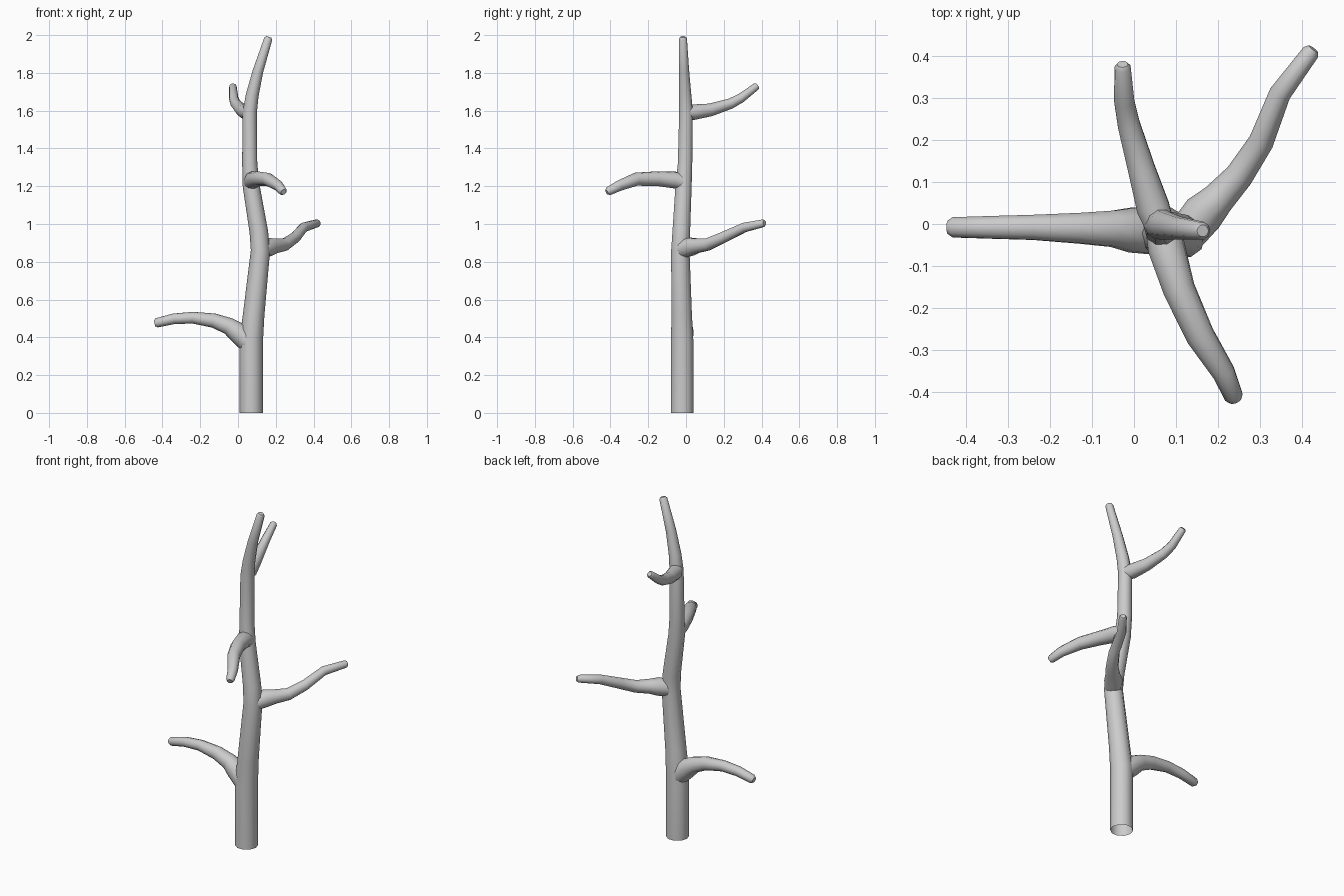
import bpy
import bmesh
import math
from mathutils import Vector

SIDES = 10

cube = bpy.data.objects.get("Cube")
if cube:
    bpy.data.objects.remove(cube, do_unlink=True)

bark = bpy.data.materials.new("light_grey")
bark.use_nodes = True
grey = (0.6, 0.6, 0.6, 1)
bark.diffuse_color = grey
bark.node_tree.nodes["Principled BSDF"].inputs["Base Color"].default_value = grey


def limb(name, path):
    """Sweep a tapered tube along (x, y, z, radius) points, with a bevelled tip."""
    pts = [Vector(p[:3]) for p in path]
    radii = [p[3] for p in path]
    # short bevelled tip
    end_dir = (pts[-1] - pts[-2]).normalized()
    pts.append(pts[-1] + end_dir * radii[-1] * 0.5)
    radii.append(radii[-1] * 0.65)

    bm = bmesh.new()
    rings = []
    last = Vector((0, 0, 1))
    side = Vector((1, 0, 0))
    for i, (p, r) in enumerate(zip(pts, radii)):
        ahead = pts[min(i + 1, len(pts) - 1)] - p
        behind = p - pts[max(i - 1, 0)]
        tangent = (ahead.normalized() + behind.normalized()).normalized()
        # carry the frame along the path without twist
        side = last.rotation_difference(tangent) @ side
        last = tangent
        up = tangent.cross(side)
        ring = []
        for k in range(SIDES):
            a = math.tau * k / SIDES
            ring.append(bm.verts.new(p + (side * math.cos(a) + up * math.sin(a)) * r))
        rings.append(ring)
    for low, high in zip(rings, rings[1:]):
        for k in range(SIDES):
            n = (k + 1) % SIDES
            bm.faces.new((low[k], low[n], high[n], high[k]))
    bm.faces.new(rings[-1])

    mesh = bpy.data.meshes.new(name)
    bm.to_mesh(mesh)
    bm.free()
    mesh.materials.append(bark)
    obj = bpy.data.objects.new(name, mesh)
    bpy.context.collection.objects.link(obj)
    bpy.ops.object.select_all(action="DESELECT")
    obj.select_set(True)
    bpy.context.view_layer.objects.active = obj
    bpy.ops.object.shade_smooth_by_angle(angle=math.radians(50))
    return obj


# Trunk, open at the base
limb("trunk", [
    (0.07, -0.02, 0, 0.062), (0.07, -0.02, 0.38, 0.062),
    (0.083, -0.023, 0.52, 0.057), (0.119, -0.03, 0.86, 0.051),
    (0.11, -0.025, 0.96, 0.049), (0.07, -0.013, 1.2, 0.045),
    (0.062, -0.005, 1.32, 0.04), (0.062, 0, 1.59, 0.038),
    (0.075, -0.004, 1.68, 0.034), (0.106, -0.01, 1.81, 0.028),
    (0.16, -0.016, 1.98, 0.022),
])

# Branches, each flared where it leaves the trunk
limb("lower_right_branch", [
    (0.07, -0.02, 0.36, 0.056), (0.0, -0.014, 0.425, 0.056),
    (-0.05, -0.011, 0.46, 0.045), (-0.13, -0.01, 0.489, 0.038),
    (-0.24, -0.008, 0.504, 0.031), (-0.34, -0.008, 0.498, 0.028),
    (-0.43, -0.008, 0.477, 0.025),
])
limb("back_left_branch", [
    (0.12, -0.03, 0.86, 0.046), (0.165, 0.025, 0.88, 0.05),
    (0.2, 0.06, 0.885, 0.04), (0.25, 0.115, 0.892, 0.034),
    (0.302, 0.195, 0.928, 0.03), (0.347, 0.31, 0.982, 0.026),
    (0.42, 0.408, 1.004, 0.021),
])
limb("front_branch", [
    (0.07, -0.012, 1.22, 0.043), (0.078, -0.06, 1.233, 0.045),
    (0.107, -0.155, 1.24, 0.039), (0.157, -0.265, 1.237, 0.035),
    (0.213, -0.353, 1.203, 0.028), (0.237, -0.41, 1.174, 0.023),
])
limb("upper_back_branch", [
    (0.06, 0, 1.59, 0.037), (0.045, 0.04, 1.592, 0.041),
    (0.018, 0.13, 1.604, 0.034), (-0.012, 0.235, 1.637, 0.028),
    (-0.023, 0.29, 1.666, 0.025), (-0.027, 0.372, 1.728, 0.02),
])
